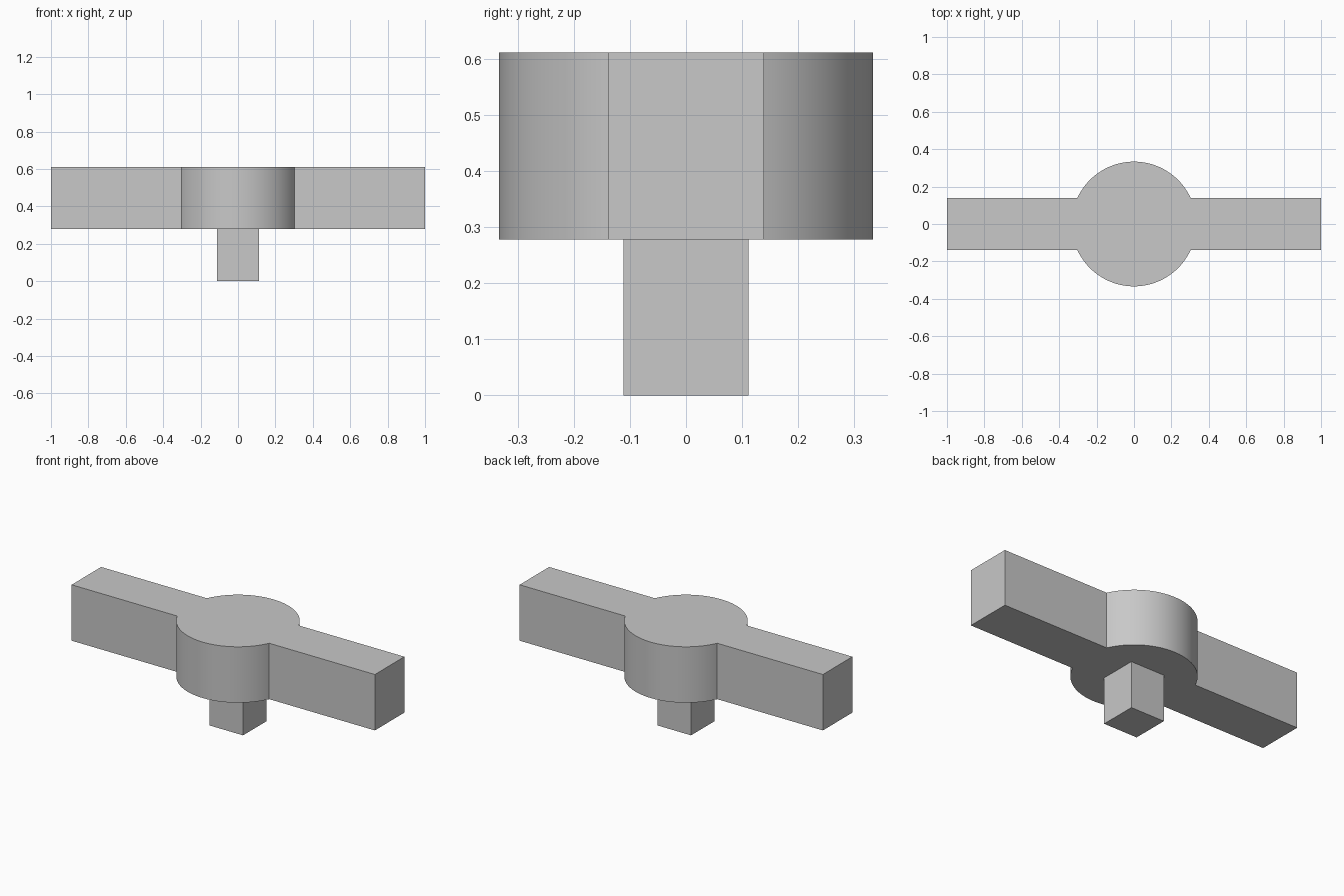
import bpy
import bmesh
from math import asin, cos, sin, pi, radians

if "Cube" in bpy.data.objects:
    bpy.data.objects.remove(bpy.data.objects["Cube"], do_unlink=True)

UNIT = 1 / 36
HUB_RADIUS = 12 * UNIT
ARM_HALF_WIDTH = 5 * UNIT
STEM_HALF_WIDTH = 4 * UNIT
STEM_TOP = 10 * UNIT
HANDLE_TOP = 22 * UNIT
ARC_STEPS = 48

grey = bpy.data.materials.new("plain grey")
grey.use_nodes = True
colour = (0.58, 0.58, 0.58, 1)
grey.diffuse_color = colour
grey.node_tree.nodes["Principled BSDF"].inputs["Base Color"].default_value = colour


def extrude_outline(name, outline, bottom, top):
    """Closed prism from a counter-clockwise plan outline."""
    bm = bmesh.new()
    base = bm.faces.new([bm.verts.new((x, y, bottom)) for x, y in outline])
    raised = bmesh.ops.extrude_face_region(bm, geom=[base], use_keep_orig=True)
    verts = [v for v in raised["geom"] if isinstance(v, bmesh.types.BMVert)]
    bmesh.ops.translate(bm, verts=verts, vec=(0, 0, top - bottom))
    bmesh.ops.recalc_face_normals(bm, faces=bm.faces)
    mesh = bpy.data.meshes.new(name)
    bm.to_mesh(mesh)
    bm.free()
    mesh.materials.append(grey)
    obj = bpy.data.objects.new(name, mesh)
    bpy.context.collection.objects.link(obj)
    return obj


# Handle: round hub with two straight arms, drawn as one outline
start = asin(ARM_HALF_WIDTH / HUB_RADIUS)
half = [(1, -ARM_HALF_WIDTH), (1, ARM_HALF_WIDTH)]
for i in range(ARC_STEPS + 1):
    a = start + (pi - 2 * start) * i / ARC_STEPS
    half.append((HUB_RADIUS * cos(a), HUB_RADIUS * sin(a)))
handle_outline = half + [(-x, -y) for x, y in half]
handle = extrude_outline("handle", handle_outline, STEM_TOP, HANDLE_TOP)

# Square stem below the hub
s = STEM_HALF_WIDTH
extrude_outline("stem", [(-s, -s), (s, -s), (s, s), (-s, s)], 0, STEM_TOP)

# Smooth the hub wall and keep all corners sharp
bpy.ops.object.select_all(action="DESELECT")
handle.select_set(True)
bpy.context.view_layer.objects.active = handle
bpy.ops.object.shade_smooth_by_angle(angle=radians(30))
